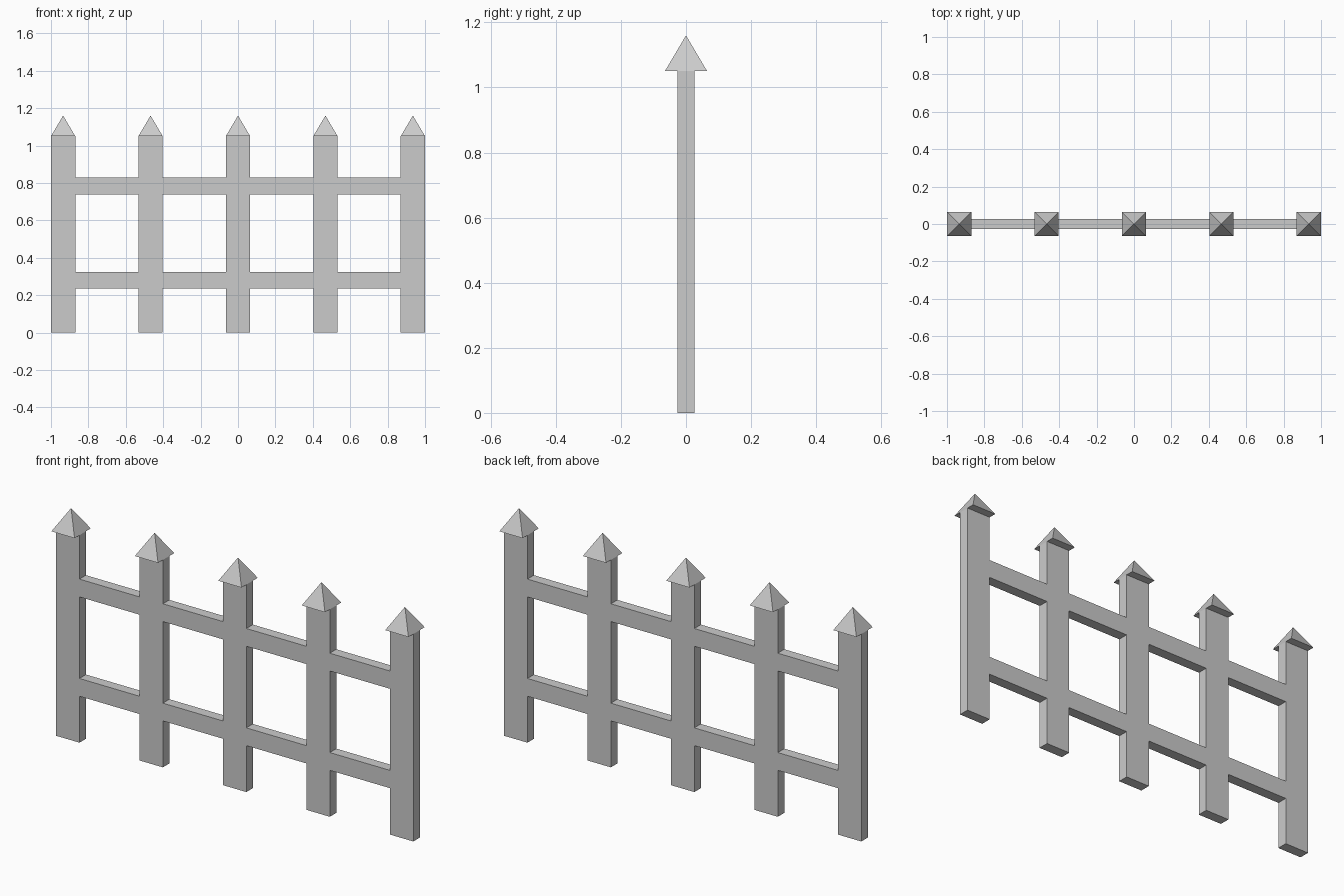
import bpy
import bmesh
from math import pi, sqrt

if "Cube" in bpy.data.objects:
    bpy.data.objects.remove(bpy.data.objects["Cube"], do_unlink=True)

POST_WIDTH, DEPTH, POST_HEIGHT = 0.13, 0.052, 1.05
CAP_HEIGHT, SPACING, RAIL_HEIGHT = 0.11, 0.4675, 0.09

grey = bpy.data.materials.new("light_grey")
grey.use_nodes = True
grey.diffuse_color = (0.6, 0.6, 0.6, 1)
grey.node_tree.nodes["Principled BSDF"].inputs["Base Color"].default_value = grey.diffuse_color


def add_object(name, bm, location):
    mesh = bpy.data.meshes.new(name)
    bm.to_mesh(mesh)
    bm.free()
    mesh.materials.append(grey)
    obj = bpy.data.objects.new(name, mesh)
    obj.location = location
    bpy.context.collection.objects.link(obj)


def box(name, size, centre):
    bm = bmesh.new()
    bmesh.ops.create_cube(bm, size=1)
    bmesh.ops.scale(bm, vec=size, verts=bm.verts)
    add_object(name, bm, centre)


def pyramid(name, width, height, centre):
    bm = bmesh.new()
    bmesh.ops.create_cone(bm, cap_ends=True, segments=4,
                          radius1=width / sqrt(2), radius2=0, depth=height)
    # Turn the square base parallel to the fence
    turn = bm.verts[:]
    vert = max(turn, key=lambda v: v.co.xy.length)
    if min(abs(vert.co.x), abs(vert.co.y)) < 0.01:
        from mathutils import Matrix
        bmesh.ops.rotate(bm, verts=turn, matrix=Matrix.Rotation(pi / 4, 3, "Z"))
    add_object(name, bm, centre)


# Five posts with pyramid caps
for i in range(5):
    x = (i - 2) * SPACING
    box(f"post_{i + 1}", (POST_WIDTH, DEPTH, POST_HEIGHT), (x, 0, POST_HEIGHT / 2))
    pyramid(f"post_cap_{i + 1}", POST_WIDTH, CAP_HEIGHT, (x, 0, POST_HEIGHT + CAP_HEIGHT / 2))

# Two rows of rails, flush with the posts and fitted between them
for row, z in (("lower", 0.28), ("upper", 0.783)):
    for i in range(4):
        box(f"{row}_rail_{i + 1}", (SPACING - POST_WIDTH, DEPTH, RAIL_HEIGHT),
            ((i - 1.5) * SPACING, 0, z))
